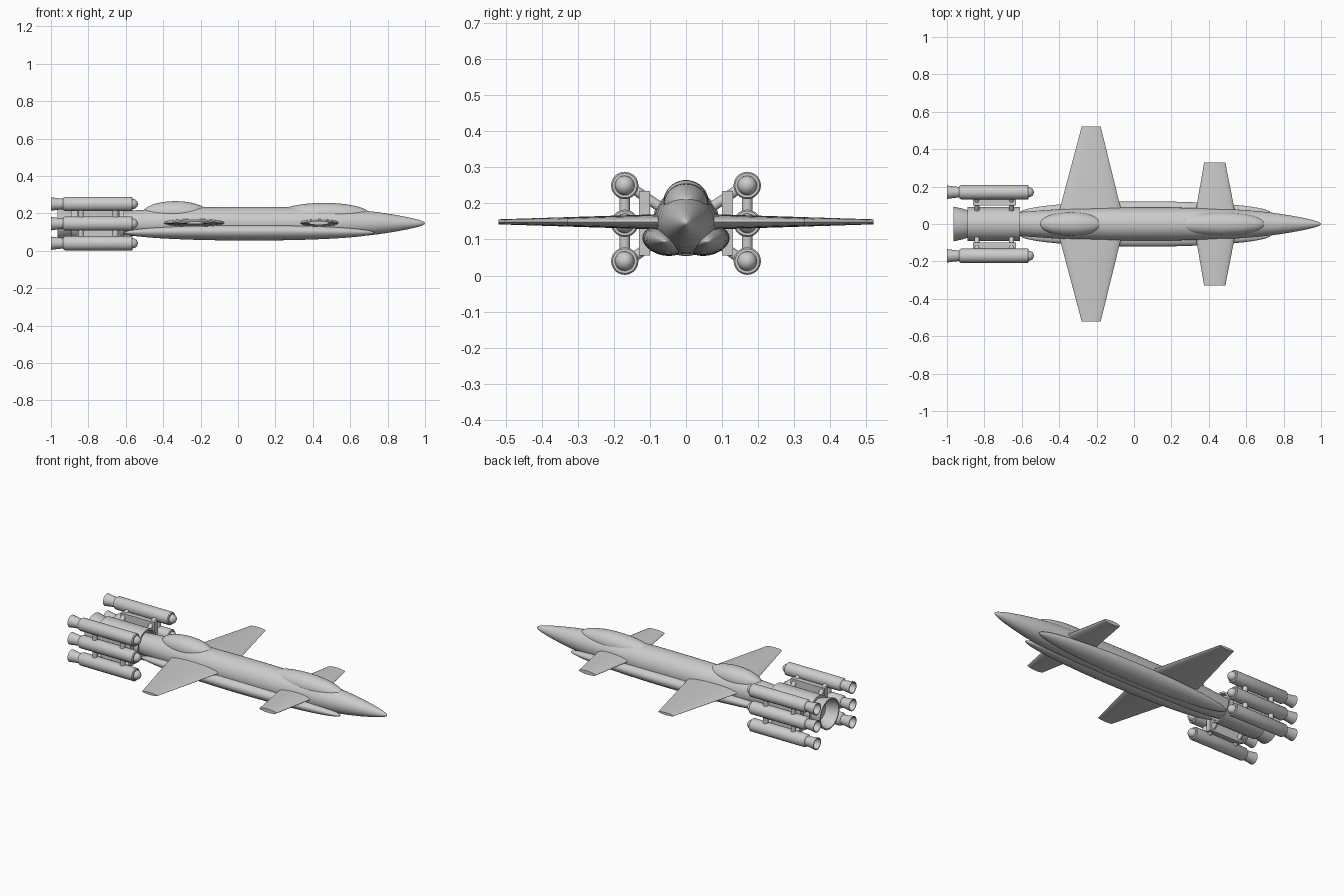
import bpy, bmesh, math
from mathutils import Vector, Matrix

if "Cube" in bpy.data.objects:
    bpy.data.objects.remove(bpy.data.objects["Cube"])

grey = bpy.data.materials.new("hull_grey")
grey.diffuse_color = (0.6, 0.6, 0.6, 1)
grey.use_nodes = True
grey.node_tree.nodes["Principled BSDF"].inputs["Base Color"].default_value = grey.diffuse_color
AXIS_Z = 0.147


def finish(name, bm, angle=35):
    bmesh.ops.remove_doubles(bm, verts=bm.verts, dist=1e-5)
    bmesh.ops.recalc_face_normals(bm, faces=bm.faces)
    me = bpy.data.meshes.new(name)
    bm.to_mesh(me)
    bm.free()
    me.materials.append(grey)
    ob = bpy.data.objects.new(name, me)
    bpy.context.collection.objects.link(ob)
    bpy.ops.object.select_all(action='DESELECT')
    ob.select_set(True)
    bpy.context.view_layer.objects.active = ob
    bpy.ops.object.shade_smooth_by_angle(angle=math.radians(angle))
    return ob


def lathe(name, profile, y, z, n=32):
    """Revolve (x, radius) points around a line parallel to x."""
    bm = bmesh.new()
    rings = [[bm.verts.new((x, y + r * math.cos(2 * math.pi * i / n),
                            z + r * math.sin(2 * math.pi * i / n)))
              for i in range(n)] for x, r in profile]
    for a, b in zip(rings, rings[1:]):
        for i in range(n):
            j = (i + 1) % n
            bm.faces.new((a[i], a[j], b[j], b[i]))
    return finish(name, bm)


def ellipsoid(name, centre, radii, tilt=0):
    bm = bmesh.new()
    m = (Matrix.Translation(centre) @ Matrix.Rotation(tilt, 4, 'X')
         @ Matrix.Diagonal((*radii, 1)) @ Matrix.Rotation(math.pi / 2, 4, 'Y'))
    bmesh.ops.create_uvsphere(bm, u_segments=40, v_segments=28, radius=1, matrix=m)
    return finish(name, bm, 60)


def rod(name, a, b, r):
    a, b = Vector(a), Vector(b)
    d = b - a
    bm = bmesh.new()
    m = Matrix.Translation((a + b) / 2) @ d.to_track_quat('Z', 'Y').to_matrix().to_4x4()
    bmesh.ops.create_cone(bm, cap_ends=True, segments=16, radius1=r, radius2=r,
                          depth=d.length, matrix=m)
    return finish(name, bm)


def wing(name, side, root, tip, n=20):
    """Tapered lens-section wing; root and tip are (y, x_back, x_front, thickness)."""
    bm = bmesh.new()
    loops = []
    for y, xb, xf, t in (root, tip):
        mid, half = (xb + xf) / 2, (xf - xb) / 2
        loop = []
        for i in range(n):
            a = 2 * math.pi * i / n
            loop.append(bm.verts.new((mid + half * math.cos(a), side * y,
                                      0.149 + t / 2 * math.sin(a))))
        loops.append(loop)
    for i in range(n):
        j = (i + 1) % n
        bm.faces.new((loops[0][i], loops[0][j], loops[1][j], loops[1][i]))
    bm.faces.new(loops[0])
    bm.faces.new(loops[1])
    return finish(name, bm, 40)


# Main fuselage with pointed nose
lathe("fuselage", [(-0.64, 0), (-0.64, 0.062), (-0.55, 0.069), (-0.4, 0.079), (-0.2, 0.086),
                   (0, 0.088), (0.2, 0.088), (0.4, 0.084), (0.55, 0.077), (0.65, 0.070),
                   (0.75, 0.059), (0.84, 0.045), (0.91, 0.032), (0.96, 0.020),
                   (0.985, 0.012), (0.997, 0.005), (1.0, 0)], 0, AXIS_Z, 40)

# Raised canopies on the back
ellipsoid("front_canopy", (0.46, 0, 0.195), (0.245, 0.063, 0.061))
ellipsoid("rear_canopy", (-0.335, 0, 0.203), (0.172, 0.063, 0.062))

# Core engine and its open nozzle
lathe("core_engine", [(-0.89, 0), (-0.89, 0.09), (-0.61, 0.09), (-0.61, 0.08),
                      (-0.635, 0.076), (-0.635, 0)], 0, AXIS_Z, 40)
lathe("core_nozzle", [(-0.885, 0.072), (-0.92, 0.083), (-0.965, 0.093), (-0.965, 0.085),
                      (-0.92, 0.074), (-0.895, 0.06), (-0.895, 0)], 0, AXIS_Z, 40)

BOOSTER = [(-0.535, 0), (-0.537, 0.010), (-0.543, 0.019), (-0.552, 0.025), (-0.563, 0.027),
           (-0.563, 0.034), (-0.568, 0.038), (-0.925, 0.038), (-0.932, 0.034),
           (-0.935, 0.028), (-0.965, 0.031), (-1.0, 0.036), (-1.0, 0.031),
           (-0.965, 0.026), (-0.94, 0.02), (-0.94, 0)]

for side, label in ((1, "left"), (-1, "right")):
    # Lower belly pods
    ellipsoid(f"{label}_belly_pod", (0.06, side * 0.06, 0.096),
              (0.67, 0.062, 0.040), side * math.radians(14))
    # Main wings and foreplanes
    wing(f"{label}_main_wing", side, (0.05, -0.405, -0.062, 0.044), (0.52, -0.28, -0.178, 0.014))
    wing(f"{label}_foreplane", side, (0.04, 0.325, 0.545, 0.042), (0.33, 0.375, 0.488, 0.022))
    # Booster mounting plate
    bm = bmesh.new()
    bmesh.ops.create_cube(bm, size=1, matrix=Matrix.Translation((-0.745, side * 0.115, 0.145))
                          @ Matrix.Diagonal((0.23, 0.03, 0.18, 1)))
    finish(f"{label}_mount_plate", bm)
    # Three boosters per side
    for z, pos in ((0.25, "top"), (0.145, "middle"), (0.04, "bottom")):
        lathe(f"{label}_{pos}_booster", BOOSTER, side * 0.17, z, 28)
        # Struts from the core to each booster
        for x, end in ((-0.84, "rear"), (-0.655, "front")):
            inner = 0.147 + (z - 0.145) * 0.3
            rod(f"{label}_{pos}_{end}_strut", (x, side * 0.055, inner),
                (x, side * 0.16, z), 0.014)
    # Upright posts joining the boosters
    for x, end in ((-0.84, "rear"), (-0.655, "front")):
        rod(f"{label}_{end}_post", (x, side * 0.17, 0.04), (x, side * 0.17, 0.25), 0.015)
